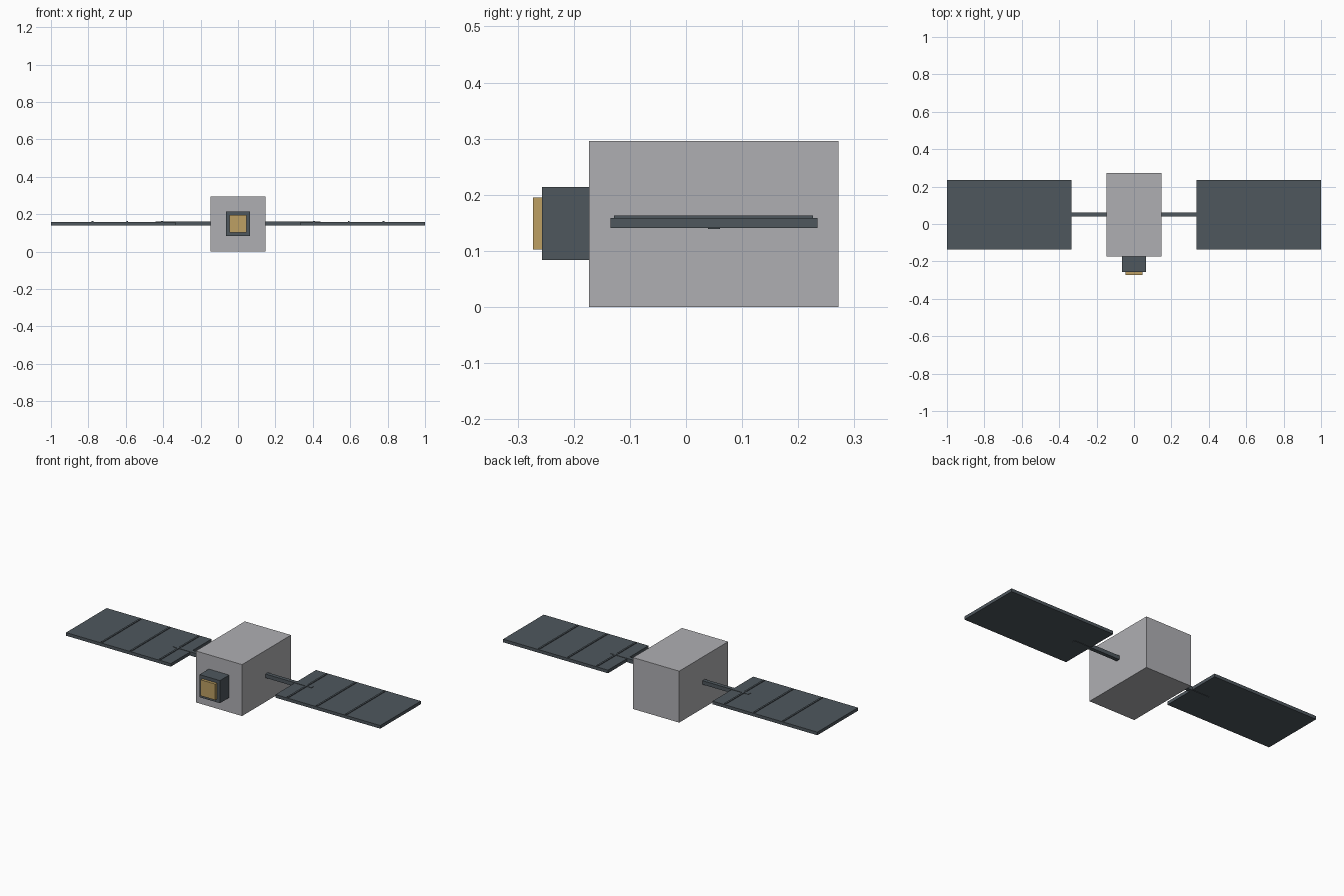
import bpy

if "Cube" in bpy.data.objects:
    bpy.data.objects.remove(bpy.data.objects["Cube"])


def material(name, rgb):
    m = bpy.data.materials.new(name)
    m.diffuse_color = (*rgb, 1.0)
    m.use_nodes = True
    m.node_tree.nodes["Principled BSDF"].inputs["Base Color"].default_value = m.diffuse_color
    return m


GREY = material("light_grey", (0.43, 0.43, 0.45))
SLATE = material("dark_slate", (0.077, 0.095, 0.110))
GOLD = material("gold", (0.51, 0.35, 0.125))


def box(name, xs, ys, zs, mat):
    """Axis-aligned box from its (min, max) extents."""
    spans = (xs, ys, zs)
    bpy.ops.mesh.primitive_cube_add(size=1, location=[(a + b) / 2 for a, b in spans])
    ob = bpy.context.object
    ob.name = name
    ob.scale = [abs(b - a) for a, b in spans]
    bpy.ops.object.transform_apply(location=False, rotation=False, scale=True)
    ob.data.materials.append(mat)
    return ob


# Main body
box("body", (-0.147, 0.147), (-0.173, 0.272), (0, 0.296), GREY)

# Instrument housing on the front, with its gold aperture plate
box("instrument_housing", (-0.065, 0.065), (-0.257, -0.173), (0.084, 0.214), SLATE)
box("instrument_plate", (-0.046, 0.046), (-0.273, -0.257), (0.103, 0.195), GOLD)

# Solar wings: arm, panel and raised ribs on each side
for side, s in (("left", -1), ("right", 1)):
    box(side + "_arm", (s * 0.147, s * 0.441), (0.039, 0.061), (0.139, 0.161), SLATE)
    box(side + "_panel", (s * 0.333, s * 1.0), (-0.135, 0.234), (0.141, 0.159), SLATE)
    for i in range(3):
        x = s * (0.407 + 0.185 * i)
        box(f"{side}_rib_{i + 1}", (x - 0.005, x + 0.005), (-0.128, 0.226),
            (0.158, 0.163), SLATE)
